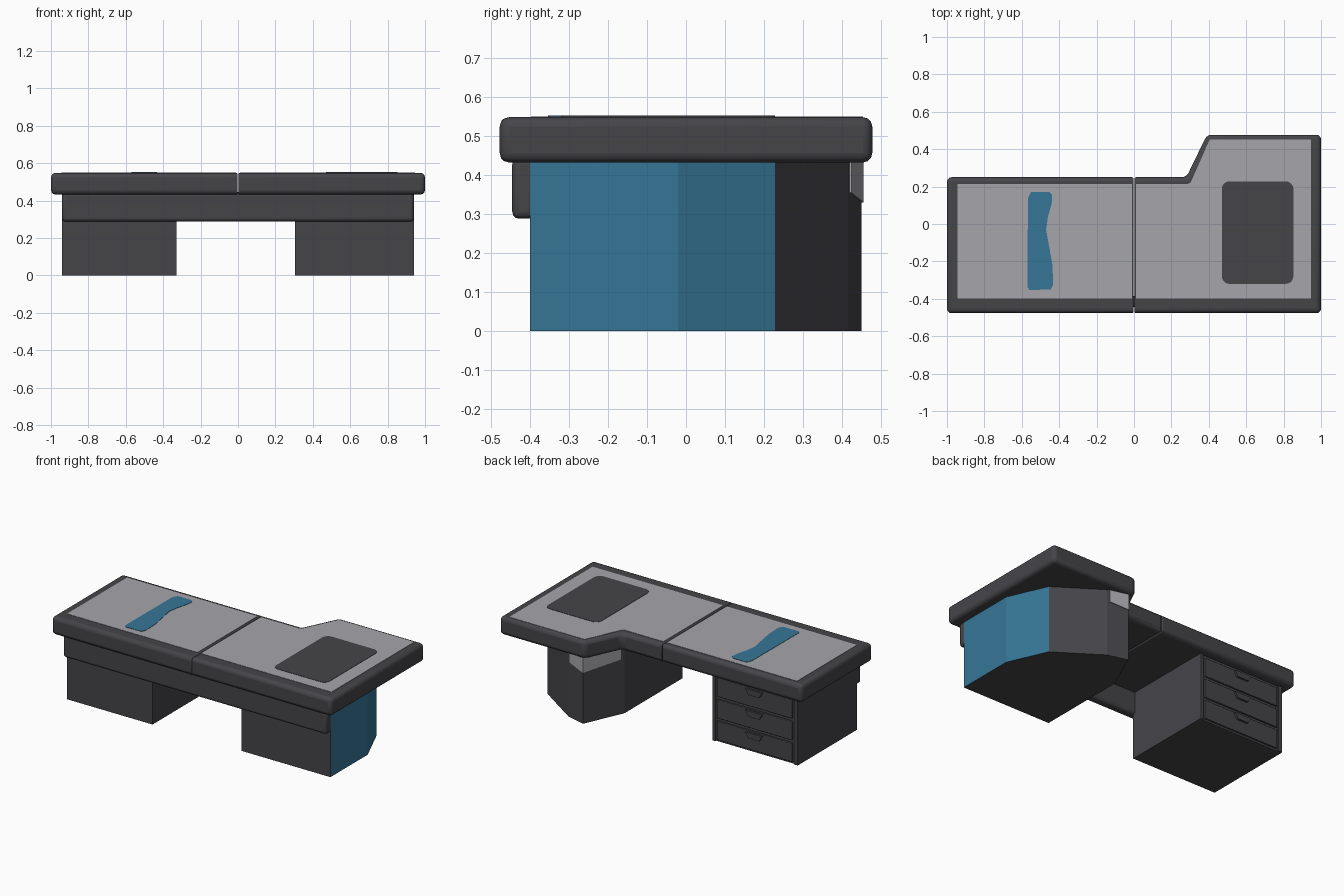
import bpy, bmesh, math

if "Cube" in bpy.data.objects:
    bpy.data.objects.remove(bpy.data.objects["Cube"])


def material(name, rgb):
    m = bpy.data.materials.new(name)
    m.diffuse_color = (*rgb, 1)
    m.use_nodes = True
    m.node_tree.nodes["Principled BSDF"].inputs["Base Color"].default_value = m.diffuse_color
    return m


DARK = material("charcoal", (0.060, 0.059, 0.066))
GREY = material("light grey", (0.381, 0.376, 0.402))
BLUE = material("steel blue", (0.037, 0.181, 0.305))


def prism(name, outline, z0, z1, mat, bevel=0.0, seam_x=None):
    """Extrude an outline upward; edges lying on seam_x get a smaller bevel."""
    bm = bmesh.new()
    face = bm.faces.new([bm.verts.new((x, y, z0)) for x, y in outline])
    ext = bmesh.ops.extrude_face_region(bm, geom=[face])
    for v in ext["geom"]:
        if isinstance(v, bmesh.types.BMVert):
            v.co.z = z1
    bmesh.ops.recalc_face_normals(bm, faces=bm.faces)
    if bevel:
        weight = bm.edges.layers.float.new("bevel_weight_edge")
        for e in bm.edges:
            on_seam = seam_x is not None and all(abs(v.co.x - seam_x) < 1e-4 for v in e.verts)
            e[weight] = 0.35 if on_seam else 1.0
    mesh = bpy.data.meshes.new(name)
    bm.to_mesh(mesh)
    bm.free()
    mesh.materials.append(mat)
    obj = bpy.data.objects.new(name, mesh)
    bpy.context.collection.objects.link(obj)
    if bevel:
        mod = obj.modifiers.new("Rounded edges", "BEVEL")
        mod.limit_method = "WEIGHT"
        mod.width = bevel
        mod.segments = 3
        bpy.ops.object.select_all(action="DESELECT")
        bpy.context.view_layer.objects.active = obj
        obj.select_set(True)
        bpy.ops.object.shade_smooth_by_angle(angle=math.radians(35))
    return obj


def rect(x0, x1, y0, y1):
    return [(x0, y0), (x1, y0), (x1, y1), (x0, y1)]


def rounded_rect(x0, x1, y0, y1, r, n=5):
    pts = []
    corners = [(x1 - r, y1 - r), (x0 + r, y1 - r), (x0 + r, y0 + r), (x1 - r, y0 + r)]
    for k, (cx, cy) in enumerate(corners):
        for i in range(n + 1):
            a = math.pi / 2 * (k + i / n)
            pts.append((cx + r * math.cos(a), cy + r * math.sin(a)))
    return pts


# Desk top in two halves, the right one with a deeper wing
TOP = 0.548
prism("desk_top_left", rect(-1, -0.002, -0.477, 0.25), 0.432, TOP, DARK, 0.024, -0.002)
wing = [(0.002, -0.477), (1, -0.477), (1, 0.477), (0.39, 0.477), (0.28, 0.25), (0.002, 0.25)]
prism("desk_top_right", wing, 0.432, TOP, DARK, 0.024, 0.002)

# Light grey writing surfaces
prism("surface_left", rect(-0.943, -0.011, -0.397, 0.214), TOP - 0.002, TOP + 0.002, GREY)
surface = [(0.011, -0.397), (0.945, -0.397), (0.945, 0.453), (0.405, 0.453),
           (0.303, 0.222), (0.285, 0.214), (0.011, 0.214)]
prism("surface_right", surface, TOP - 0.002, TOP + 0.002, GREY)

# Dark desk pad and wavy blue inlay
prism("desk_pad", rounded_rect(0.47, 0.852, -0.32, 0.228, 0.04), TOP, TOP + 0.004, DARK)
inlay = [(-0.56, -0.353), (-0.445, -0.35), (-0.432, -0.325), (-0.436, -0.22), (-0.452, -0.13),
         (-0.47, -0.03), (-0.46, 0.04), (-0.44, 0.11), (-0.438, 0.155), (-0.455, 0.172),
         (-0.55, 0.172), (-0.567, 0.14), (-0.57, -0.335)]
prism("blue_inlay", inlay, TOP, TOP + 0.004, BLUE)

# Front apron under the top
prism("front_apron", rect(-0.94, 0.94, -0.445, -0.385), 0.288, 0.445, DARK, 0.018)

# Left drawer pedestal
prism("drawer_pedestal", rect(-0.94, -0.33, -0.40, 0.195), 0, 0.44, DARK)
for side, (x0, x1) in {"left": (-0.94, -0.912), "right": (-0.352, -0.33)}.items():
    prism("pedestal_rail_" + side, rect(x0, x1, 0.19, 0.203), 0, 0.44, DARK)

# Three drawer fronts with small tapered pulls
for i in range(3):
    z = 0.012 + 0.14 * i
    prism(f"drawer_front_{i + 1}", rect(-0.902, -0.362, 0.185, 0.206), z, z + 0.122, DARK, 0.004)
    pull = prism(f"drawer_pull_{i + 1}", rect(-0.695, -0.575, 0.2, 0.219), z + 0.078, z + 0.114, DARK)
    for v in pull.data.vertices:
        if v.co.z < z + 0.09:
            v.co.x = -0.635 + (v.co.x + 0.635) * 0.65

# Right pedestal with a faceted back; the outer two sides are blue
body = [(0.305, -0.40), (0.94, -0.40), (0.94, -0.02), (0.83, 0.228),
        (0.55, 0.415), (0.42, 0.45), (0.305, 0.19)]
cabinet = prism("faceted_pedestal", body, 0, 0.44, DARK)
cabinet.data.materials.append(BLUE)
for p in cabinet.data.polygons:
    if p.normal.x > 0.8:
        p.material_index = 1

# Light grey patch wrapped round the rear corner, narrower at its lower edge
path = [(0.535, 0.419), (0.42, 0.45), (0.316, 0.215)]
outer = [(0.5365, 0.4235), (0.4175, 0.455), (0.3115, 0.2165)]
patch = prism("corner_patch", path + outer[::-1], 0.33, 0.44, GREY)
for v in patch.data.vertices:
    if v.co.z < 0.35 and (v.co.x < 0.36 or v.co.x > 0.5):
        v.co.z = 0.355
